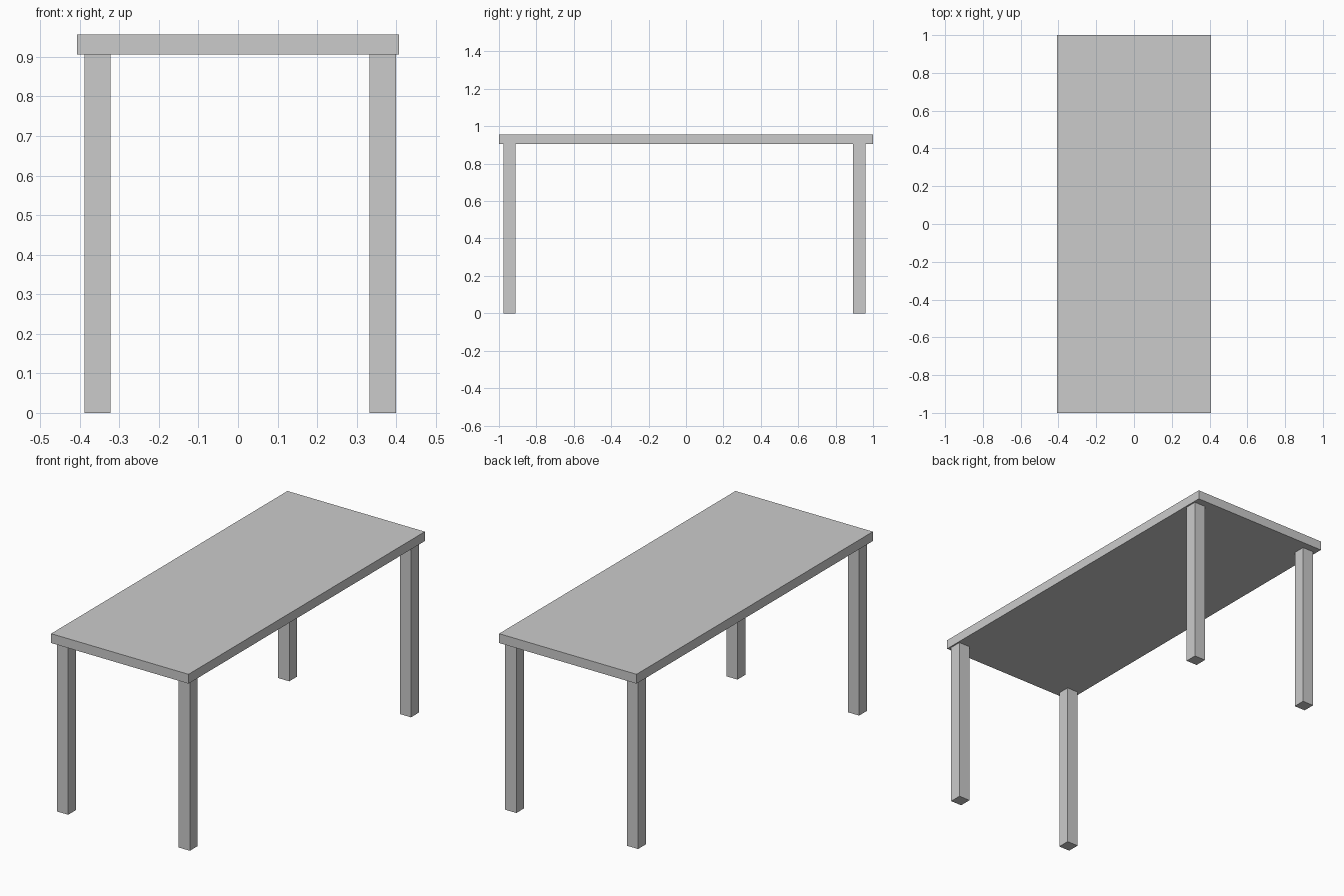
import bpy

if "Cube" in bpy.data.objects:
    bpy.data.objects.remove(bpy.data.objects["Cube"])


def box(name, x, y, z):
    """Add a box spanning the given (min, max) range on each axis."""
    spans = (x, y, z)
    bpy.ops.mesh.primitive_cube_add(size=1, location=[(a + b) / 2 for a, b in spans])
    obj = bpy.context.object
    obj.name = name
    obj.scale = [b - a for a, b in spans]
    bpy.ops.object.transform_apply(location=False, rotation=False, scale=True)
    return obj


UNDERSIDE, HEIGHT = 0.906, 0.956

# Tabletop slab
box("tabletop", (-0.407, 0.407), (-1.0, 1.0), (UNDERSIDE, HEIGHT))

# Four square legs, set slightly off centre
for side, x in (("left", (-0.388, -0.322)), ("right", (0.333, 0.399))):
    for end, y in (("front", (-0.977, -0.911)), ("back", (0.894, 0.96))):
        box(f"{end}_{side}_leg", x, y, (0.0, UNDERSIDE))
